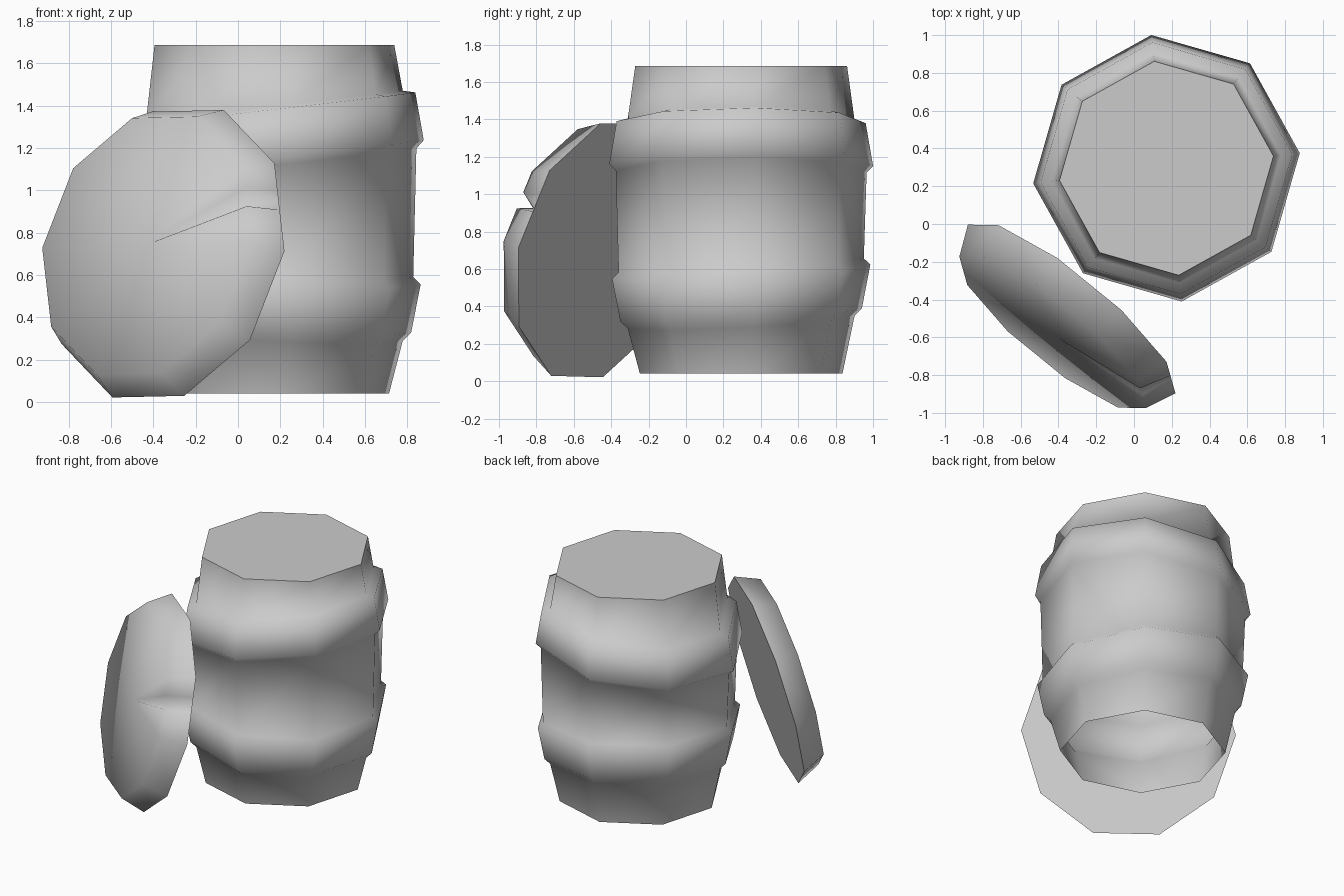
import bpy, bmesh
from math import radians, sin, cos
from mathutils import Vector

default = bpy.data.objects.get("Cube")
if default:
    bpy.data.objects.remove(default)

grey = bpy.data.materials.new("plain_grey")
grey.use_nodes = True
color = (0.6, 0.6, 0.6, 1)
grey.diffuse_color = color
grey.node_tree.nodes["Principled BSDF"].inputs["Base Color"].default_value = color


def finish(bm, name, angle):
    bmesh.ops.recalc_face_normals(bm, faces=bm.faces)
    mesh = bpy.data.meshes.new(name)
    bm.to_mesh(mesh)
    bm.free()
    mesh.materials.append(grey)
    obj = bpy.data.objects.new(name, mesh)
    bpy.context.collection.objects.link(obj)
    bpy.ops.object.select_all(action="DESELECT")
    obj.select_set(True)
    bpy.context.view_layer.objects.active = obj
    bpy.ops.object.shade_smooth_by_angle(angle=radians(angle))
    return obj


def bridge(bm, low, high):
    n = len(low)
    for i in range(n):
        j = (i + 1) % n
        bm.faces.new((low[i], low[j], high[j], high[i]))


# Barrel: eight-sided shell, open below, with two crooked hoops
LEVEL, LOWER, UPPER = (0, 0), (-0.05, 0.05), (0.115, 0.005)
profile = [
    (0.545, 0.04, LEVEL),
    (0.61, 0.315, LOWER), (0.65, 0.355, LOWER),
    (0.695, 0.585, LOWER), (0.66, 0.62, LOWER),
    (0.675, 1.12, UPPER), (0.71, 1.155, UPPER),
    (0.67, 1.385, UPPER), (0.61, 1.40, UPPER),
    (0.57, 1.685, LEVEL),
]
bm = bmesh.new()
rings = []
for radius, z, (tilt_x, tilt_y) in profile:
    ring = []
    for i in range(8):
        a = radians(6.5 + 45 * i)
        x, y = radius * cos(a), radius * sin(a)
        ring.append(bm.verts.new((0.172 + x, 0.295 + y, z + tilt_x * x + tilt_y * y)))
    rings.append(ring)
for low, high in zip(rings, rings[1:]):
    bridge(bm, low, high)
bm.faces.new(rings[-1])
finish(bm, "barrel", 72)

# Lid: ten-sided disc leaning against the barrel, with a nick in its front rim
normal = Vector((-0.82, -1, 0.31)).normalized()
across = Vector((0, 0, 1)).cross(normal).normalized()
upward = normal.cross(across)
centre = Vector((-0.33, -0.45, 0.70))


def lid_ring(radius, depth):
    points = []
    for i in range(10):
        a = radians(1 + 36 * i)
        points.append(centre + across * radius * 0.97 * cos(a)
                      + upward * radius * sin(a) + normal * depth)
    # three extra points along the nicked side
    side = [points[0].lerp(points[1], t) for t in (0.47, 0.56, 0.70)]
    return points[:1] + side + points[1:]


back = lid_ring(0.73, 0)
front = lid_ring(0.655, 0.165)
front[2] += (centre - front[2]) * 0.08 - normal * 0.05
bm = bmesh.new()
back = [bm.verts.new(p) for p in back]
front = [bm.verts.new(p) for p in front]
bridge(bm, back, front)
bm.faces.new(back)
hub = bm.verts.new(centre + normal * 0.175)
for i, v in enumerate(front):
    bm.faces.new((v, front[(i + 1) % len(front)], hub))
finish(bm, "lid", 85)
